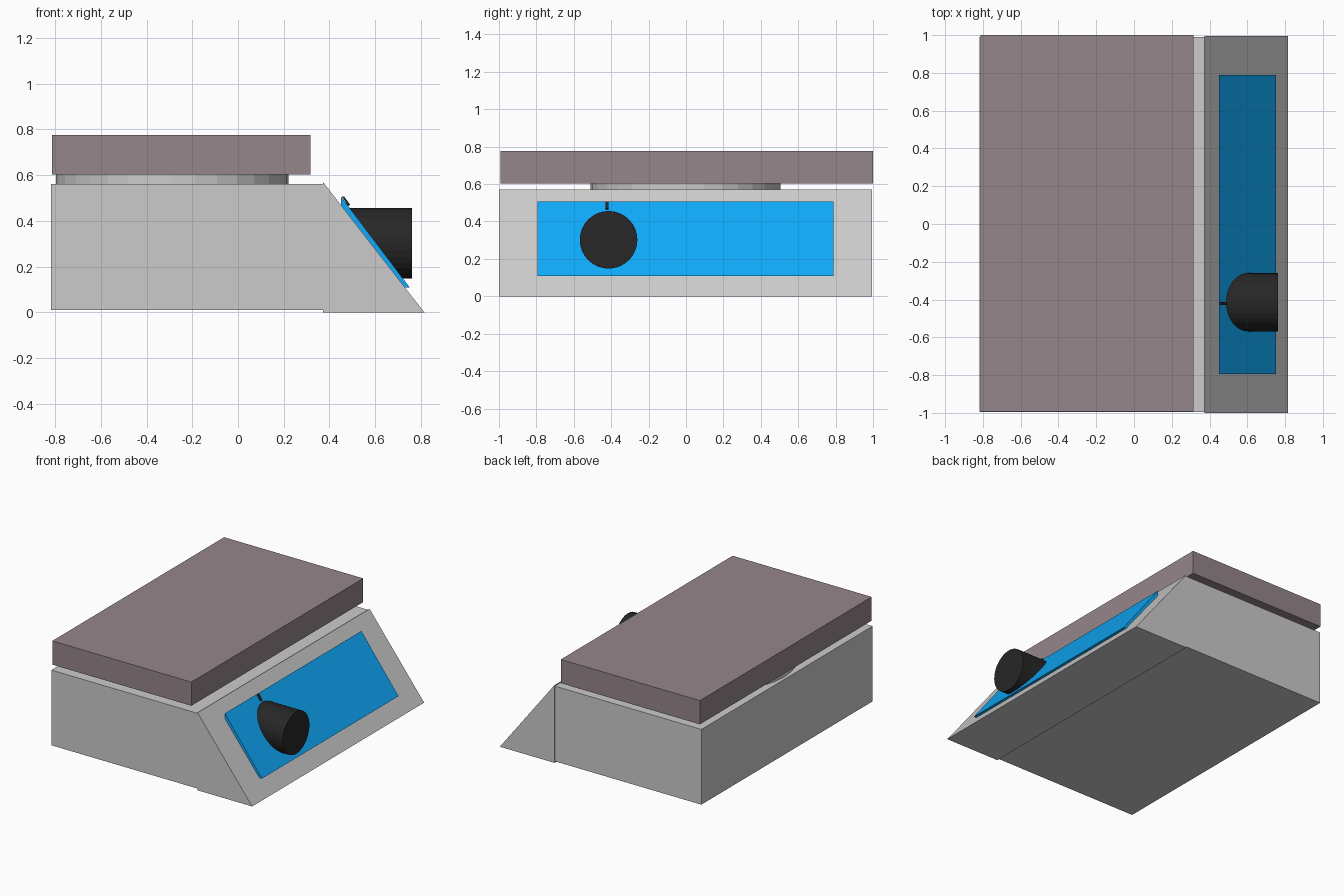
import bpy, bmesh
from math import pi
from mathutils import Matrix

if "Cube" in bpy.data.objects:
    bpy.data.objects.remove(bpy.data.objects["Cube"])


def material(name, rgb):
    m = bpy.data.materials.new(name)
    m.diffuse_color = (*rgb, 1)
    m.use_nodes = True
    m.node_tree.nodes["Principled BSDF"].inputs["Base Color"].default_value = m.diffuse_color
    return m


def add_object(name, bm, mat=None):
    bmesh.ops.recalc_face_normals(bm, faces=bm.faces)
    mesh = bpy.data.meshes.new(name)
    bm.to_mesh(mesh)
    bm.free()
    ob = bpy.data.objects.new(name, mesh)
    bpy.context.collection.objects.link(ob)
    if mat:
        mesh.materials.append(mat)
    return ob


def prism(name, profile, y0, y1, mat=None):
    """Extrude an (x, z) profile from y0 to y1."""
    bm = bmesh.new()
    face = bm.faces.new([bm.verts.new((x, y0, z)) for x, z in profile])
    ext = bmesh.ops.extrude_face_region(bm, geom=[face])
    verts = [v for v in ext["geom"] if isinstance(v, bmesh.types.BMVert)]
    bmesh.ops.translate(bm, verts=verts, vec=(0, y1 - y0, 0))
    return add_object(name, bm, mat)


def box(name, x0, x1, y0, y1, z0, z1, mat=None):
    return prism(name, [(x0, z0), (x1, z0), (x1, z1), (x0, z1)], y0, y1, mat)


def cylinder(name, radius, depth, center, mat=None, along_x=False):
    bm = bmesh.new()
    turn = Matrix.Rotation(pi / 2, 4, 'Y') if along_x else Matrix()
    bmesh.ops.create_cone(bm, cap_ends=True, segments=32, radius1=radius,
                          radius2=radius, depth=depth,
                          matrix=Matrix.Translation(center) @ turn)
    return add_object(name, bm, mat)


plate_mat = material("plate_brown", (0.30, 0.24, 0.26))
blue = material("panel_blue", (0.005, 0.40, 0.95))
black = material("knob_black", (0.02, 0.02, 0.02))

# Housing: box with a sloped front wedge
box("body", -0.818, 0.372, -0.995, 0.99, 0.01, 0.562)
prism("sloped_front", [(0.372, 0), (0.815, 0), (0.372, 0.57)], -1.0, 0.994)

# Round pedestal and weighing plate
cylinder("pedestal", 0.508, 0.10, (-0.287, -0.003, 0.57))
box("plate", -0.813, 0.316, -0.992, 1.0, 0.602, 0.776, plate_mat)

# Control panel lying on the slope
prism("control_panel",
      [(0.45, 0.507), (0.751, 0.109), (0.715, 0.109), (0.45, 0.45)],
      -0.795, 0.788, blue)

# Dial with its pointer mark
cylinder("dial", 0.154, 0.312, (0.606, -0.414, 0.302), black, along_x=True)
prism("dial_mark",
      [(0.455, 0.506), (0.465, 0.506), (0.491, 0.470), (0.481, 0.465)],
      -0.430, -0.414, black)
